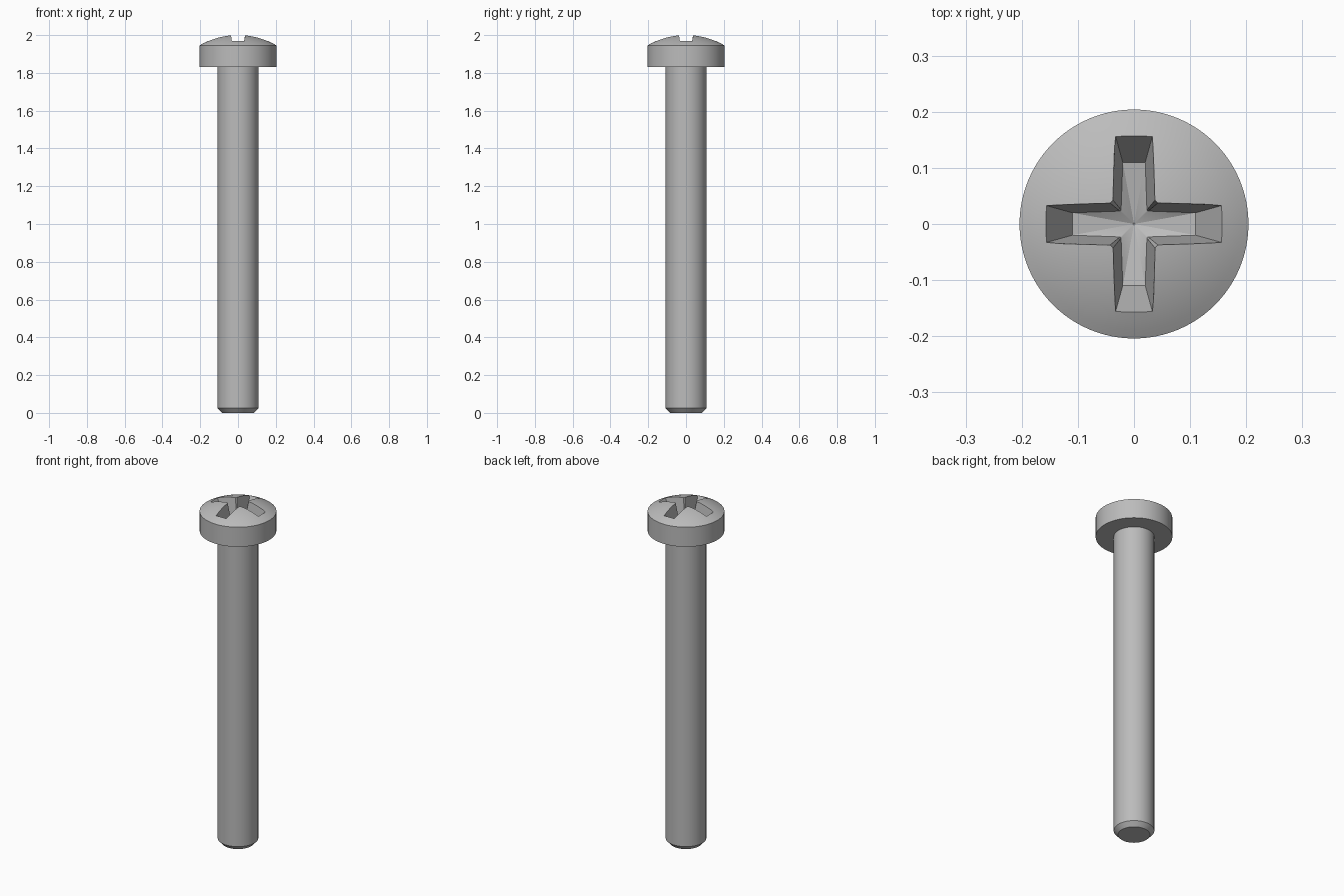
import bpy, bmesh
from math import radians, sin, cos, asin, pi
from mathutils import Matrix

old = bpy.data.objects.get("Cube")
if old:
    bpy.data.objects.remove(old, do_unlink=True)

steel = bpy.data.materials.new("grey steel")
steel.use_nodes = True
colour = (0.5, 0.5, 0.5, 1)
steel.diffuse_color = colour
steel.node_tree.nodes["Principled BSDF"].inputs["Base Color"].default_value = colour


def finish(name, bm):
    bmesh.ops.recalc_face_normals(bm, faces=bm.faces[:])
    mesh = bpy.data.meshes.new(name)
    bm.to_mesh(mesh)
    bm.free()
    mesh.materials.append(steel)
    obj = bpy.data.objects.new(name, mesh)
    bpy.context.collection.objects.link(obj)
    return obj


def activate(obj):
    bpy.ops.object.select_all(action="DESELECT")
    obj.select_set(True)
    bpy.context.view_layer.objects.active = obj


def lathe(name, profile, sides=96):
    """Spin a (radius, height) profile that starts and ends on the axis."""
    bm = bmesh.new()
    verts = [bm.verts.new((r, 0, z)) for r, z in profile]
    edges = [bm.edges.new(pair) for pair in zip(verts, verts[1:])]
    bmesh.ops.spin(bm, geom=verts + edges, cent=(0, 0, 0), axis=(0, 0, 1),
                   angle=2 * pi, steps=sides, use_duplicate=False)
    bmesh.ops.remove_doubles(bm, verts=bm.verts[:], dist=0.0001)
    return finish(name, bm)


def cross_ring(bm, z, end, half, corner, chamfer):
    """Outline of a cross with chamfered inner corners."""
    arm = [(end, -half), (end, half), (corner + chamfer, corner), (corner, corner + chamfer)]
    ring = []
    for quarter in range(4):
        turn = Matrix.Rotation(quarter * pi / 2, 4, "Z")
        for x, y in arm:
            v = bm.verts.new((x, y, z))
            v.co = turn @ v.co
            ring.append(v)
    return ring


# Shaft with a chamfered tip
shaft = lathe("shaft", [(0, 0), (0.085, 0), (0.108, 0.025), (0.108, 1.84), (0, 1.84)])

# Head: straight rim under a shallow dome
rim, rim_top, rise = 0.204, 1.945, 0.057
ball = (rim ** 2 + rise ** 2) / (2 * rise)
sweep = asin(rim / ball)
dome = [(ball * sin(sweep * k / 12), rim_top + rise - ball * (1 - cos(sweep * k / 12)))
        for k in range(12, -1, -1)]
head = lathe("head", [(0, 1.83), (rim, 1.83)] + dome)

# Tapered cross recess with a shallow pointed floor
bm = bmesh.new()
top = cross_ring(bm, 2.02, 0.182, 0.04, 0.04, 0.006)
floor = cross_ring(bm, 1.876, 0.11, 0.02, 0.023, 0.002)
tip = bm.verts.new((0, 0, 1.86))
bm.faces.new(top)
for i in range(len(top)):
    j = (i + 1) % len(top)
    bm.faces.new((top[i], top[j], floor[j], floor[i]))
    bm.faces.new((floor[i], floor[j], tip))
cutter = finish("recess_cutter", bm)
cutter.hide_render = True

activate(head)
cut = head.modifiers.new("cross recess", "BOOLEAN")
cut.operation = "DIFFERENCE"
cut.solver = "EXACT"
cut.object = cutter
bpy.ops.object.modifier_apply(modifier=cut.name)
bpy.data.objects.remove(cutter, do_unlink=True)

for part in (shaft, head):
    activate(part)
    bpy.ops.object.shade_smooth_by_angle(angle=radians(25))
